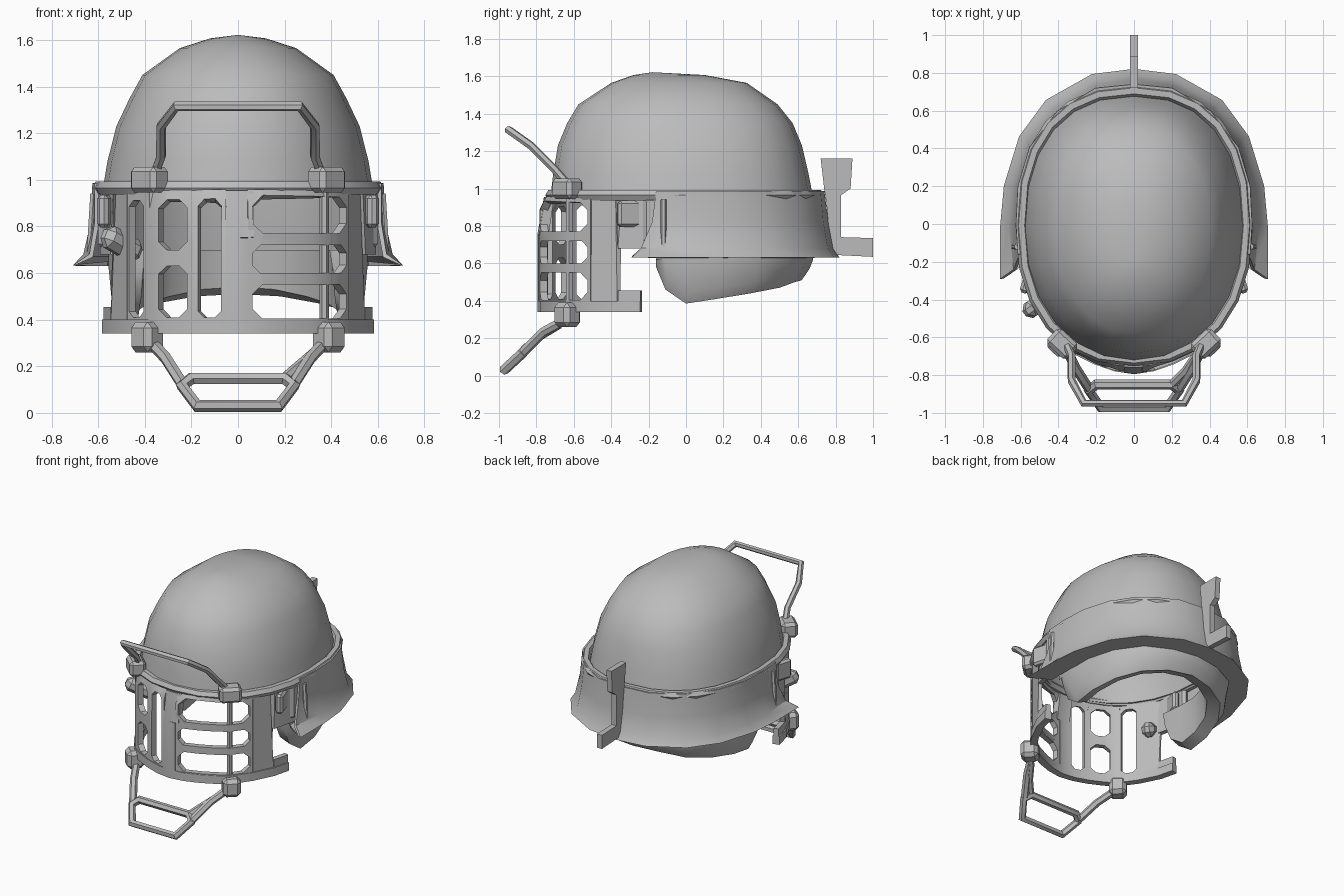
import bpy, bmesh, math
from mathutils import Vector

if "Cube" in bpy.data.objects:
    bpy.data.objects.remove(bpy.data.objects["Cube"])

grey = bpy.data.materials.new("matte_grey")
grey.diffuse_color = (0.5, 0.5, 0.5, 1)
grey.use_nodes = True
grey.node_tree.nodes["Principled BSDF"].inputs["Base Color"].default_value = grey.diffuse_color


def finish(ob, angle=35, thick=0, offset=0):
    """Material, optional thickness, smooth shading with sharp creases."""
    ob.data.materials.clear()
    ob.data.materials.append(grey)
    bpy.ops.object.select_all(action='DESELECT')
    bpy.context.view_layer.objects.active = ob
    ob.select_set(True)
    if thick:
        m = ob.modifiers.new("thickness", 'SOLIDIFY')
        m.thickness, m.offset = thick, offset
        bpy.ops.object.modifier_apply(modifier=m.name)
    bpy.ops.object.shade_smooth_by_angle(angle=math.radians(angle))
    return ob


def from_bmesh(name, bm, **kw):
    bmesh.ops.remove_doubles(bm, verts=bm.verts, dist=0.0005)
    bmesh.ops.recalc_face_normals(bm, faces=bm.faces)
    me = bpy.data.meshes.new(name)
    bm.to_mesh(me)
    bm.free()
    ob = bpy.data.objects.new(name, me)
    bpy.context.collection.objects.link(ob)
    return finish(ob, **kw)


def loft(name, rows, ring=False, tube=False, caps=False, **kw):
    """Skin rows of points; ring closes each row, tube joins last row to first."""
    bm = bmesh.new()
    vs = [[bm.verts.new(p) for p in r] for r in rows]
    n, k = len(rows[0]), len(rows)
    for i in range(k if tube else k - 1):
        for j in range(n if ring else n - 1):
            a, b = vs[i], vs[(i + 1) % k]
            bm.faces.new((a[j], a[(j + 1) % n], b[(j + 1) % n], b[j]))
    if caps:
        bm.faces.new([r[0] for r in vs])
        bm.faces.new([r[-1] for r in vs])
    return from_bmesh(name, bm, **kw)


def bar(name, pts, r, closed=False):
    """Faceted rod along a path."""
    cu = bpy.data.curves.new(name, 'CURVE')
    cu.dimensions = '3D'
    cu.bevel_depth, cu.bevel_resolution, cu.use_fill_caps = r, 1, True
    sp = cu.splines.new('POLY')
    sp.points.add(len(pts) - 1)
    for p, co in zip(sp.points, pts):
        p.co = (*co, 1)
    sp.use_cyclic_u = closed
    ob = bpy.data.objects.new(name, cu)
    bpy.context.collection.objects.link(ob)
    bpy.ops.object.select_all(action='DESELECT')
    bpy.context.view_layer.objects.active = ob
    ob.select_set(True)
    bpy.ops.object.convert(target='MESH')
    return finish(bpy.context.object)


def block(name, loc, size, rot=(0, 0, 0), bevel=0.02):
    bpy.ops.mesh.primitive_cube_add(size=1, location=loc, rotation=rot)
    ob = bpy.context.object
    ob.name, ob.scale = name, size
    bpy.ops.object.transform_apply(location=False, rotation=False, scale=True)
    m = ob.modifiers.new("bevel", 'BEVEL')
    m.width, m.segments = bevel, 1
    bpy.ops.object.modifier_apply(modifier="bevel")
    return finish(ob, 20)


def mirrored(half):
    """Half outline from right side to centre back, completed on the left."""
    return half + [(-p[0], *p[1:]) for p in half[-2::-1]]


def dome_ring(z, w, yf, yb, ef=0.95, eb=0.87, n=24):
    """Rounded outline; ef and eb set how square the front and back are."""
    pts, c = [], (yf + yb) / 2
    for i in range(n):
        a = 2 * math.pi * i / n
        sx, sy = math.cos(a), math.sin(a)
        e = eb if sy > 0 else ef
        x = w * math.copysign(abs(sx) ** e, sx)
        y = c + (yb - c if sy > 0 else c - yf) * math.copysign(abs(sy) ** e, sy)
        pts.append((x, y, z))
    return pts


# Dome
loft("helmet_dome", [
    dome_ring(0.95, .582, -.725, .68), dome_ring(1.08, .56, -.71, .655),
    dome_ring(1.23, .522, -.685, .62), dome_ring(1.35, .465, -.635, .57),
    dome_ring(1.45, .41, -.575, .49), dome_ring(1.565, .25, -.4, .325),
    dome_ring(1.607, .12, -.28, .1), dome_ring(1.622, 0, -.18, -.18),
], ring=True, thick=0.02, offset=-1)

# Rim bead around the dome
bar("rim_bead", dome_ring(0.965, .595, -.72, .705, .88, .85), 0.032, closed=True)

# Neck guard: sloping wall, flared brim and underside
guard = (
    (.985, [(.605, -.16), (.615, 0), (.605, .2), (.545, .4), (.4, .59), (.2, .71), (0, .73)]),
    (.82, [(.605, -.18), (.622, 0), (.612, .2), (.55, .42), (.41, .605), (.205, .725), (0, .752)]),
    (.675, [(.63, -.24), (.655, 0), (.64, .2), (.57, .45), (.43, .625), (.212, .75), (0, .78)]),
    (.635, [(.7, -.29), (.7, -.02), (.68, .2), (.6, .46), (.46, .65), (.22, .785), (0, .812)]),
    (.64, [(.56, -.2), (.56, 0), (.545, .2), (.48, .4), (.37, .56), (.19, .65), (0, .68)]))
loft("neck_guard", [mirrored([(*p, z) for p in o]) for z, o in guard], thick=0.02)

# Horseshoe neck padding with a ledge along its inner top
half = [(.53, -.16, .58), (.54, -.11, .46), (.555, 0, .385), (.555, .18, .41),
        (.5, .38, .44), (.38, .55, .47), (.2, .64, .5), (0, .68, .51)]
rows = []
for s, z, lift in ((1, .7, None), (1, .62, None), (.97, None, .06),
                   (.91, None, 0), (.77, None, .03), (.74, .7, None)):
    rows.append(mirrored([(x * s, y * s if y > 0 else y, zb + lift if z is None else z)
                          for x, y, zb in half]))
loft("neck_padding", rows, tube=True, caps=True, angle=40)

# Back fin
fin = [(.72, 1.16), (.89, 1.16), (.88, 1.0), (.83, .965), (.83, .74), (1, .735),
       (1, .635), (.8, .645), (.77, .72), (.75, .93), (.74, .99)]
bm = bmesh.new()
f = bm.faces.new([bm.verts.new((-.02, y, z)) for y, z in fin])
g = bmesh.ops.extrude_face_region(bm, geom=[f])
bmesh.ops.translate(bm, vec=(.04, 0, 0),
                    verts=[v for v in g["geom"] if isinstance(v, bmesh.types.BMVert)])
from_bmesh("back_fin", bm, angle=20)

# Face cage: flat cells laid out in (u, z), then wrapped round this plan curve
KNOTS = [(0, 0, -.77), (.1, .1, -.755), (.2, .2, -.72), (.3, .3, -.67), (.37, .37, -.625),
         (.5, .46, -.5), (.64, .53, -.36), (.76, .56, -.24), (.84, .575, -.18)]


def wrap(u):
    a = abs(u)
    for (u0, x0, y0), (u1, x1, y1) in zip(KNOTS, KNOTS[1:]):
        if a <= u1 + 1e-6:
            t = (a - u0) / (u1 - u0)
            return math.copysign(x0 + (x1 - x0) * t, u), y0 + (y1 - y0) * t
    return math.copysign(x1, u), y1


def cage_part(name, cells, thick):
    """Each cell: u0, u1, z0, z1 and optional margin (left, right, bottom, top)."""
    bm = bmesh.new()

    def face(pts):
        bm.faces.new([bm.verts.new((u, 0, z)) for u, z in pts])

    for u0, u1, z0, z1, *hole in cells:
        if not hole:
            face([(u0, z0), (u1, z0), (u1, z1), (u0, z1)])
            continue
        l, r, b, t = hole
        a0, a1, b0, b1 = u0 + l, u1 - r, z0 + b, z1 - t
        c = min(a1 - a0, b1 - b0) * 0.28
        face([(u0, b0 + c), (a0, b0 + c), (a0, b1 - c), (u0, b1 - c)])
        face([(u1, b0 + c), (a1, b0 + c), (a1, b1 - c), (u1, b1 - c)])
        face([(a0 + c, z0), (a1 - c, z0), (a1 - c, b0), (a0 + c, b0)])
        face([(a0 + c, z1), (a1 - c, z1), (a1 - c, b1), (a0 + c, b1)])
        for U, A, s in ((u0, a0, 1), (u1, a1, -1)):
            for Z, B, q in ((z0, b0, 1), (z1, b1, -1)):
                face([(U, Z), (A + s * c, Z), (A + s * c, B), (A, B + q * c), (U, B + q * c)])
    for k, *_ in KNOTS:
        for s in (-1, 1):
            bmesh.ops.bisect_plane(bm, geom=bm.verts[:] + bm.edges[:] + bm.faces[:],
                                   plane_co=(s * k, 0, 0), plane_no=(1, 0, 0))
    for v in bm.verts:
        x, y = wrap(v.co.x)
        lean = max(0, v.co.z - .9) * max(0, .5 - abs(x)) * 1.4  # top leans in to the rim
        v.co = Vector((x, y + lean, v.co.z))
    return from_bmesh(name, bm, thick=thick)


ROWS = ((.38, .575), (.575, .745), (.745, .95))
cage_part("cage_left_plate", [(-.39, -.185, .38, .665, .06, .025, .03, .035),
                              (-.39, -.185, .665, .95, .06, .025, .035, .04),
                              (-.185, -.05, .38, .95, .02, .02, .03, .04)], .04)
cage_part("cage_left_opening", [(-.5, -.39, .38, .95, .01, .01, .03, .04)], .035)
cage_part("cage_centre_bar", [(-.05, .04, .37, .75), (-.05, .065, .75, .95)], .05)
cage_part("cage_right_bars", [(.04, .5, a, b, .02, .015, .025, .025) for a, b in ROWS], .04)
for s, side in ((1, "right"), (-1, "left")):
    def span(u0, u1, *z):
        return (min(s * u0, s * u1), max(s * u0, s * u1), *z)
    cage_part(side + "_cheek_plate", [span(.5, .64, .38, .95), span(.64, .76, .34, .455),
                                      span(.64, .84, .68, .95)], .035)
cage_part("cage_lower_rim", [(-.76, .76, .34, .4)], .05)

for s, side in ((1, "right"), (-1, "left")):
    # Rods and joint lugs
    bar(side + "_cage_rod", [(s * .37, -.625, .35), (s * .37, -.625, .98)], .02)
    block(side + "_upper_lug", (s * .38, -.635, 1.0), (.15, .11, .11), (0, 0, s * .75))
    block(side + "_lower_lug", (s * .39, -.635, .325), (.12, .12, .13), (0, 0, s * .75), .025)
    # Chin guard arms
    bar(side + "_chin_arm", [(s * .37, -.64, .3), (s * .31, -.76, .235),
                             (s * .24, -.87, .125)], .026)
    # Ear hinge and clip
    block(side + "_ear_hinge", (s * .575, -.18, .83), (.05, .1, .25))
    bar(side + "_hinge_pin", [(s * .635, -.12, .69), (s * .62, -.12, .94)], .016)
    block(side + "_cheek_clip", (s * .555, -.27, .865), (.05, .2, .14), (0, 0, s * .3), .015)

# Gusset strut on the right chin arm
bar("chin_gusset", [(.34, -.68, .27), (.27, -.78, .21), (.2, -.85, .15)], .022)

# Strap buckle on the left cheek
block("strap_buckle", (-.5, -.42, .725), (.2, .09, .1), (0, .45, .6), .03)

# Raised visor frame
visor = [(.36, -.63, 1.02), (.33, -.7, 1.1), (.33, -.83, 1.23), (.265, -.95, 1.315)]
bar("visor_frame", visor + [(-x, y, z) for x, y, z in visor[::-1]], .022)

# Chin guard loop
chin = [(.2, -.85, .148), (.24, -.88, .115), (.175, -.972, .03)]
bar("chin_loop", chin + [(-x, y, z) for x, y, z in chin[::-1]], .028, closed=True)
